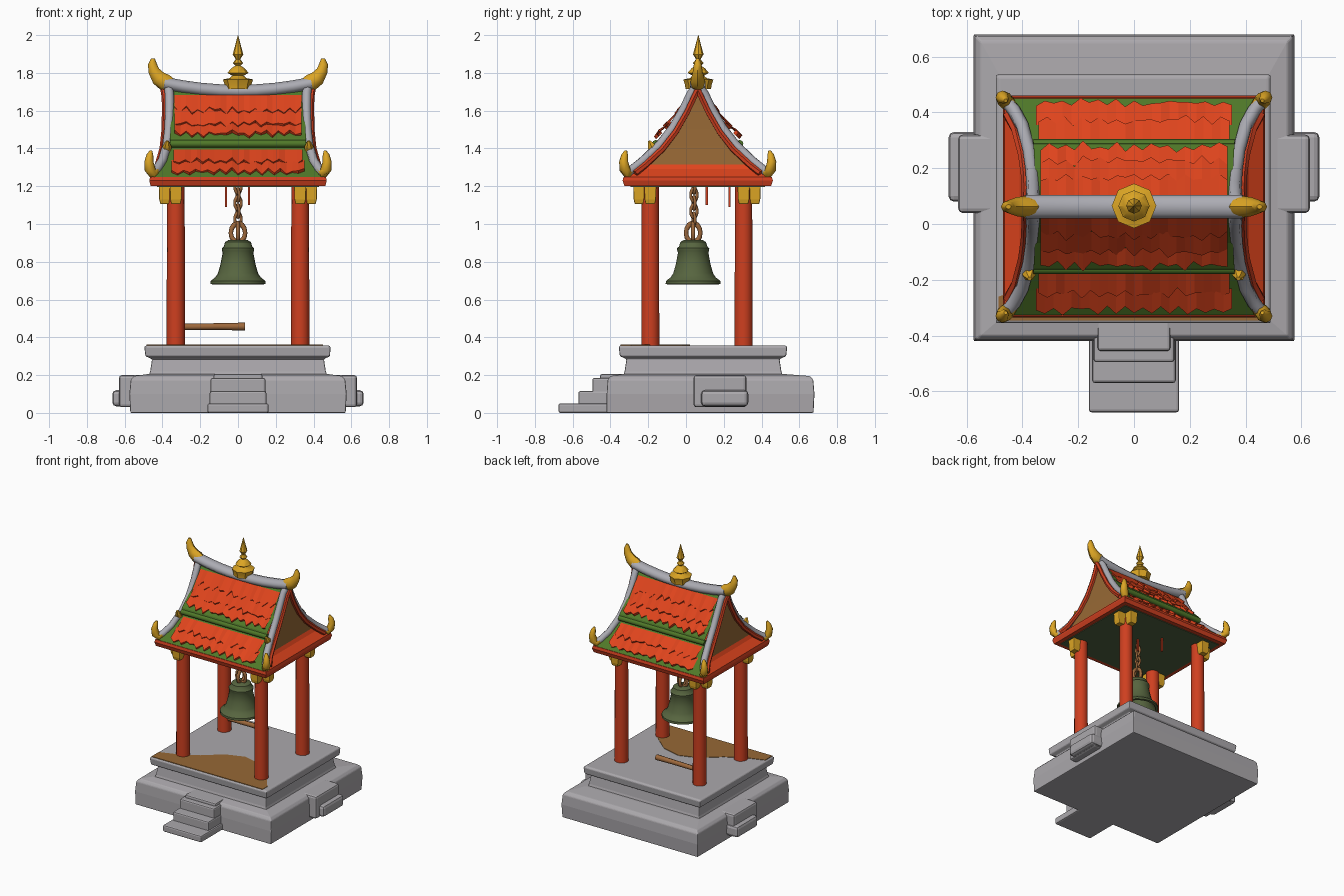
import bpy, math, random
from mathutils import Vector

if "Cube" in bpy.data.objects:
    bpy.data.objects.remove(bpy.data.objects["Cube"])
random.seed(4)
CY = 0.062  # centre of the pavilion in y


def material(name, r, g, b):
    m = bpy.data.materials.new(name)
    m.diffuse_color = (r, g, b, 1)
    m.use_nodes = True
    m.node_tree.nodes["Principled BSDF"].inputs["Base Color"].default_value = m.diffuse_color
    return m


STONE = material("stone grey", .41, .395, .415)
PLASTER = material("ridge grey", .41, .41, .45)
RED = material("post red", .62, .05, .014)
TILE = material("tile red", .74, .058, .012)
GOLD = material("gold", .72, .38, .018)
GREEN = material("trim green", .08, .19, .022)
BRONZE = material("bell green", .095, .13, .05)
BROWN = material("earth brown", .31, .14, .036)
WOOD = material("wood brown", .34, .14, .045)
CEIL = material("ceiling green", .075, .12, .05)


def mesh(name, verts, faces, mats, smooth=None, bevel=0):
    me = bpy.data.meshes.new(name)
    me.from_pydata([tuple(v) for v in verts], [], faces)
    ob = bpy.data.objects.new(name, me)
    bpy.context.collection.objects.link(ob)
    for m in (mats if isinstance(mats, list) else [mats]):
        me.materials.append(m)
    if bevel:
        mod = ob.modifiers.new("worn edges", 'BEVEL')
        mod.width, mod.segments = bevel, 2
    if smooth:
        bpy.ops.object.select_all(action='DESELECT')
        ob.select_set(True)
        bpy.context.view_layer.objects.active = ob
        bpy.ops.object.shade_smooth_by_angle(angle=math.radians(smooth))
    return ob


def loft(name, rings, mat, **kw):
    """Closed rings joined in order, capped at both ends."""
    n = len(rings[0])
    verts = [v for r in rings for v in r]
    faces = [(k*n+i, k*n+(i+1) % n, (k+1)*n+(i+1) % n, (k+1)*n+i)
             for k in range(len(rings)-1) for i in range(n)]
    faces += [tuple(reversed(range(n))), tuple(range(len(verts)-n, len(verts)))]
    return mesh(name, verts, faces, mat, **kw)


def stack(name, levels, mat, **kw):
    """Rectangular levels (x0, x1, y0, y1, z)."""
    return loft(name, [[(a, c, z), (b, c, z), (b, d, z), (a, d, z)]
                       for a, b, c, d, z in levels], mat, **kw)


def box(name, a, b, c, d, z0, z1, mat, **kw):
    return stack(name, [(a, b, c, d, z0), (a, b, c, d, z1)], mat, **kw)


def lathe(name, x, y, profile, n, mat, smooth=50):
    return loft(name, [[(x+r*math.cos(2*math.pi*i/n), y+r*math.sin(2*math.pi*i/n), z)
                        for i in range(n)] for r, z in profile], mat, smooth=smooth)


def tube(name, pts, radii, mat, n=8, flat=1):
    """Round bar along a path; the section is turned so it never twists."""
    rings = []
    pts = [Vector(p) for p in pts]
    for i, p in enumerate(pts):
        t = (pts[min(i+1, len(pts)-1)] - pts[max(i-1, 0)]).normalized()
        u = t.cross(Vector((0, 1, 0)) if abs(t.y) < .8 else Vector((1, 0, 0))).normalized()
        if rings and u.dot(last) < .3:
            u = (last - t*last.dot(t)).normalized()
        last, v = u, t.cross(u)
        rings.append([p + radii[i]*(u*math.cos(2*math.pi*k/n) + v*flat*math.sin(2*math.pi*k/n))
                      for k in range(n)])
    return loft(name, rings, mat, smooth=50)


def link(name, x, y, z, w, h, r, turn, mat):
    bpy.ops.mesh.primitive_torus_add(major_radius=1, minor_radius=r/w, major_segments=14,
                                     minor_segments=6, location=(x, y, z),
                                     rotation=(math.pi/2, 0, turn))
    ob = bpy.context.object
    ob.name = name
    ob.scale = (w, h, w)
    ob.data.materials.append(mat)
    bpy.ops.object.shade_smooth()


# Stone base, side blocks and steps
stack("lower_plinth", [(-.57, .57, -.42, .675, 0), (-.575, .575, -.42, .68, .1),
                       (-.568, .568, -.415, .674, .175), (-.55, .55, -.4, .655, .195),
                       (-.48, .48, -.34, .53, .205)], STONE, bevel=.006)
stack("upper_plinth", [(-.475, .475, -.335, .515, .19), (-.465, .465, -.325, .505, .22),
                       (-.455, .455, -.315, .495, .285), (-.49, .487, -.35, .53, .3),
                       (-.496, .49, -.356, .536, .35), (-.485, .48, -.346, .525, .358)],
      STONE, bevel=.006)
for s, side in ((-1, "left"), (1, "right")):
    box(side+"_block_upper", *sorted((s*.5, s*.63)), .04, .32, .03, .2, STONE, bevel=.015)
    box(side+"_block_lower", *sorted((s*.5, s*.665)), .08, .33, .035, .12, STONE, bevel=.02)
for i, (w, y, z) in enumerate([(.162, -.675, .05), (.15, -.57, .115), (.145, -.495, .185),
                               (.13, -.455, .205)]):
    box("step_%d" % i, -w, w, y, -.33, 0, z, STONE, bevel=.01)
# Earth patch on the floor
patch = [(-.485, -.346), (.45, -.346), (.45, -.29), (.34, -.14), (.2, -.02), (.05, .02),
         (-.09, -.03), (-.22, -.14), (-.37, -.22), (-.485, -.26)]
loft("floor_earth_patch", [[(x, y, z) for x, y in patch] for z in (.355, .361)], BROWN)

# Posts with gold brackets
for sx in (-1, 1):
    for sy in (-1, 1):
        px, py = sx*.329, CY-.004+sy*.247
        lathe("post", px, py, [(.049, .35), (.048, .8), (.046, 1.21)], 14, RED)
        for dx, dy in ((sx, 0), (0, sy)):
            cx, cy = px+dx*.058, py+dy*.058
            stack("post_bracket", [(cx-.024, cx+.024, cy-.024, cy+.024, 1.105),
                                   (cx-.03, cx+.03, cy-.03, cy+.03, 1.13),
                                   (cx-.032, cx+.032, cy-.032, cy+.032, 1.205)], GOLD, bevel=.005)

# Eave frame and ceiling
stack("eave_frame", [(-.462, .462, CY-.388, CY+.388, 1.2), (-.47, .47, CY-.398, CY+.398, 1.23),
                     (-.465, .465, CY-.392, CY+.392, 1.25)], RED)
box("ceiling", -.43, .43, CY-.355, CY+.355, 1.195, 1.205, CEIL)

# Roof skin: (offset from ridge, height, half width)
ROOF = [(0, 1.715, .365), (.06, 1.645, .36), (.13, 1.545, .355), (.222, 1.455, .36),
        (.232, 1.425, .362), (.21, 1.405, .365), (.3, 1.325, .395), (.388, 1.25, .455)]


def height(d, tier):
    seg = ROOF[:4] if tier == 0 else ROOF[5:]
    for (a, za, _), (b, zb, _) in zip(seg, seg[1:]):
        if d <= b or b == seg[-1][0]:
            return za + (zb-za)*(d-a)/(b-a)


# tile rows: (upper offset, lower offset, tier, half width)
ROWS = [(.03, .095, 0, .335), (.085, .155, 0, .335), (.145, .206, 0, .335),
        (.226, .3, 1, .342), (.29, .362, 1, .352)]
for s, side in ((-1, "front"), (1, "back")):
    verts = [(k*w, CY+s*d, z) for d, z, w in ROOF for k in (-1, 1)]
    mesh(side+"_roof_skin", verts, [(2*i, 2*i+1, 2*i+3, 2*i+2) for i in range(len(ROOF)-1)], GREEN)
    # jagged overlapping tile rows
    for r, (d0, d1, tier, w) in enumerate(ROWS):
        n, vs, fs = 22, [], []
        for i in range(n+1):
            x = -w + 2*w*i/n
            e = d1 + (.01 if i % 2 else -.006) + random.uniform(-.01, .008)
            lift = .013 + random.uniform(-.007, .009)
            vs += [(x, CY+s*(d0+.003), height(d0, tier)+.004),
                   (x, CY+s*(e+.6*lift), height(e, tier)+.8*lift),
                   (x, CY+s*(e-.003), height(e, tier)-.004)]
        for i in range(n):
            a = 3*i
            fs += [(a, a+3, a+4, a+1), (a+1, a+4, a+5, a+2)]
        mesh("%s_tile_row_%d" % (side, r), vs, fs, TILE)
    tube(side+"_tier_trim", [(-.36, CY+s*.222, 1.425), (.36, CY+s*.222, 1.425)], [.02]*2, GREEN)

# Gable ends: brown panel, red skirt, grey barge rolls with red boards
GABLE = [(.004, 1.72, .375), (.06, 1.63, .376), (.13, 1.5, .38), (.2, 1.41, .385),
         (.3, 1.315, .395), (.33, 1.29, .41), (.385, 1.25, .465)]
BARGE = [(.37, 0, 1.735), (.363, .035, 1.69), (.362, .07, 1.615), (.365, .13, 1.51),
         (.375, .2, 1.42), (.4, .29, 1.335), (.43, .345, 1.29), (.455, .375, 1.268)]
for sx in (-1, 1):
    verts = [(sx*x, CY+k*d, z) for d, z, x in GABLE for k in (-1, 1)]
    g = mesh("gable", verts, [(2*i, 2*i+1, 2*i+3, 2*i+2) for i in range(6)], [BROWN, TILE])
    for p in g.data.polygons:
        p.material_index = int(p.center.z < 1.31)
    for sy in (-1, 1):
        tube("barge_roll", [(sx*x, CY+sy*d, z) for x, d, z in BARGE], [.024]*8, PLASTER)
        tube("barge_board", [(sx*(x+.024), CY+sy*max(d-.014, 0), z-.022) for x, d, z in BARGE[:7]],
             [.017]*7, RED, n=6)
        # corner horn
        tube("corner_horn", [(sx*(.43+a), CY+sy*(.35+a), z) for a, z in
                             ((0, 1.285), (.022, 1.268), (.036, 1.29), (.042, 1.33), (.036, 1.365),
                              (.03, 1.388))], [.02, .028, .029, .024, .018, .007], GOLD)
    # small gold knob on the front barge
    tube("barge_knob", [(sx*.375, CY-.215, 1.38), (sx*.376, CY-.245, 1.41), (sx*.374, CY-.258, 1.44)],
         [.02, .024, .008], GOLD, n=6)
    # ridge horn
    tube("ridge_horn", [(sx*x, CY, z) for x, z in ((.35, 1.735), (.385, 1.748), (.42, 1.772),
                                                   (.445, 1.81), (.453, 1.845), (.45, 1.876))],
         [.035, .046, .04, .03, .024, .01], GOLD, flat=.85)

# Sagging ridge
tube("ridge", [(x*.39/4, CY, 1.703+.042*(x/4)**2) for x in range(-4, 5)], [.034]*9, PLASTER,
     n=10, flat=1.3)

# Central finial
lathe("ridge_finial", 0, CY+.003, [(.068, 1.715), (.07, 1.735), (.08, 1.765), (.045, 1.772),
                                   (.03, 1.785), (.056, 1.8), (.035, 1.825), (.014, 1.838),
                                   (.028, 1.852), (.012, 1.872), (.028, 1.898), (.014, 1.95),
                                   (.001, 2.0)], 8, GOLD, smooth=35)

# Bell (outer then inner wall)
BY = .038
lathe("bell", 0, BY, [(.05, .915), (.068, .905), (.076, .88), (.086, .872), (.085, .858),
                      (.081, .85), (.092, .79), (.106, .74), (.12, .718), (.146, .698),
                      (.147, .682), (.13, .68), (.095, .74), (.075, .82), (.06, .88),
                      (.001, .89)], 22, BRONZE, smooth=40)
# Crown loops and chain
for t in (0, math.pi/2):
    link("bell_crown_loop", 0, BY, .953, .038, .05, .012, t, WOOD)
for i in range(5):
    link("chain_link", 0, BY+.004, 1.025+.043*i, .018, .03, .008, (i % 2)*math.pi/2+.3, WOOD)

# Striker log and hanging red pegs
tube("striker_log", [(-.3, .3, .455), (-.1, .3, .457), (.036, .3, .457)], [.017, .018, .021], WOOD)
for x, y, z in ((-.063, .23, 1.09), (.058, .11, 1.1)):
    box("hanging_peg", x-.006, x+.006, y-.006, y+.006, z, 1.2, RED)
